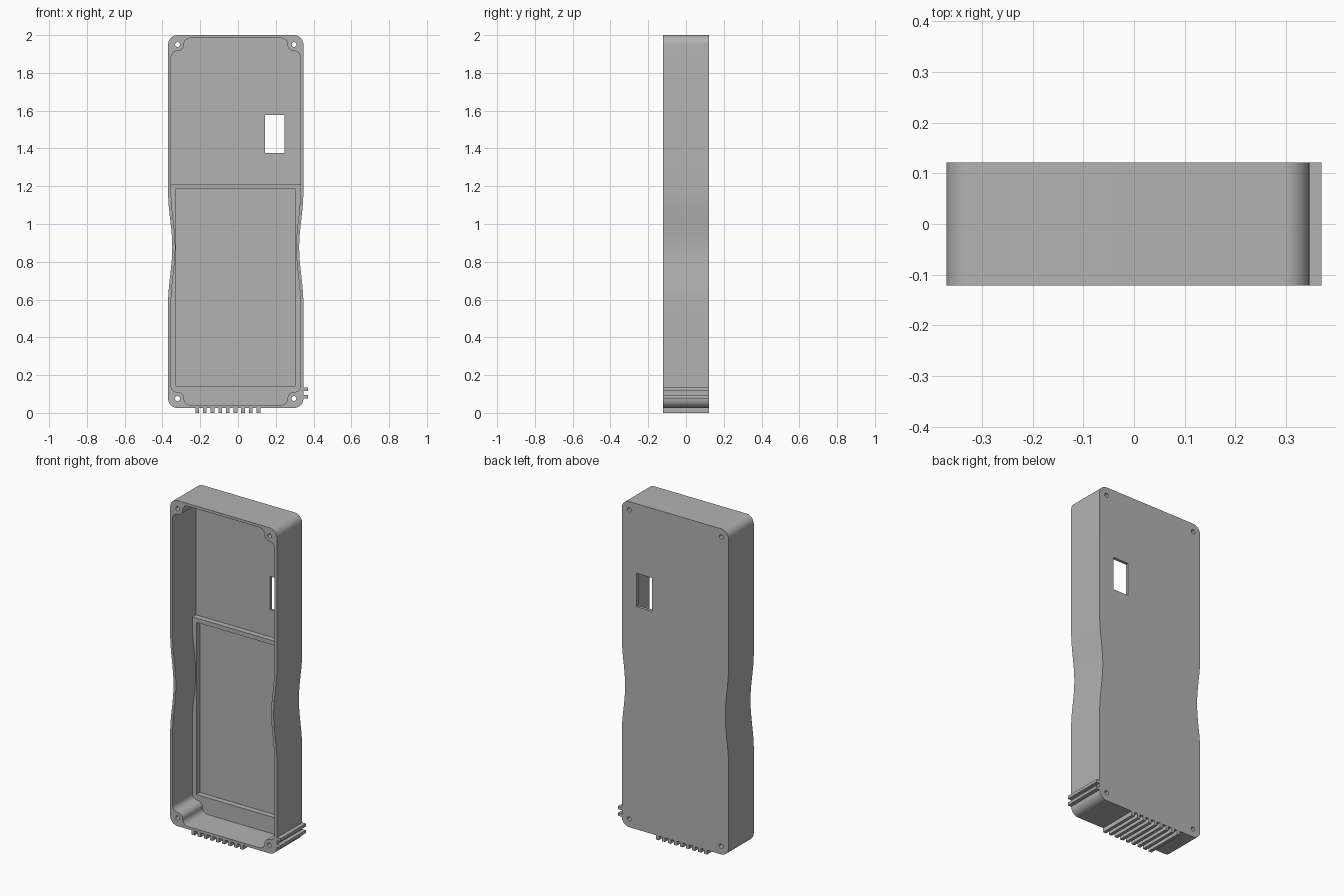
import bpy, bmesh
from math import pi, sin, cos, radians

cube = bpy.data.objects.get("Cube")
if cube:
    bpy.data.objects.remove(cube)

grey = bpy.data.materials.new("plain_grey")
grey.use_nodes = True
colour = (0.45, 0.45, 0.45, 1)
grey.diffuse_color = colour
grey.node_tree.nodes["Principled BSDF"].inputs["Base Color"].default_value = colour

# Main dimensions
LEFT, RIGHT, BOTTOM, TOP = -0.37, 0.346, 0.026, 2.0
CX, CZ = (LEFT + RIGHT) / 2, (BOTTOM + TOP) / 2
HALF_W = (RIGHT - LEFT) / 2
DEPTH = 0.121
CORNER, WALL = 0.05, 0.016
BOSS = CORNER - WALL
FLOOR = DEPTH - 0.018
HX, HZ = HALF_W - CORNER, BOTTOM + CORNER
WAIST_Z, WAIST_H, WAIST_IN = 0.876, 0.295, 0.022


def arc(x, z, r, start, end, n=10):
    angles = [radians(start + (end - start) * i / n) for i in range(n + 1)]
    return [(x + r * cos(a), z + r * sin(a)) for a in angles]


def waist(w, n=28):
    """Side of the grip, from bottom to top, easing in and out."""
    steps = [2 * i / n - 1 for i in range(n + 1)]
    return [(w - WAIST_IN * (1 + cos(pi * t)) / 2, WAIST_Z + WAIST_H * t) for t in steps]


def half_profile(corner, w):
    upper = [(x, 2 * CZ - z) for x, z in reversed(corner)]
    return corner + waist(w) + upper


def mirrored(half):
    return [(CX + x, z) for x, z in half] + [(CX - x, z) for x, z in reversed(half)]


def prism(name, points, y0, y1):
    """Extrude an x-z outline from y0 to y1."""
    bm = bmesh.new()
    face = bm.faces.new([bm.verts.new((x, y0, z)) for x, z in points])
    new = bmesh.ops.extrude_face_region(bm, geom=[face])["geom"]
    moved = [v for v in new if isinstance(v, bmesh.types.BMVert)]
    bmesh.ops.translate(bm, vec=(0, y1 - y0, 0), verts=moved)
    bmesh.ops.recalc_face_normals(bm, faces=bm.faces)
    mesh = bpy.data.meshes.new(name)
    bm.to_mesh(mesh)
    bm.free()
    mesh.materials.append(grey)
    obj = bpy.data.objects.new(name, mesh)
    bpy.context.collection.objects.link(obj)
    return obj


def box(name, x0, x1, z0, z1, y0=-DEPTH, y1=DEPTH):
    return prism(name, [(x0, z0), (x1, z0), (x1, z1), (x0, z1)], y0, y1)


def activate(obj):
    bpy.ops.object.select_all(action="DESELECT")
    obj.select_set(True)
    bpy.context.view_layer.objects.active = obj


def cut(obj, cutters):
    activate(obj)
    for cutter in cutters:
        mod = obj.modifiers.new("cut", "BOOLEAN")
        mod.operation, mod.solver, mod.object = "DIFFERENCE", "EXACT", cutter
        bpy.ops.object.modifier_apply(modifier=mod.name)
        bpy.data.objects.remove(cutter)
    bpy.ops.object.shade_smooth_by_angle(angle=radians(30))


# Outlines of the case and of the cavity, which wraps round the screw posts
outer_half = half_profile(arc(HX, HZ, CORNER, -90, 0), HALF_W)
post_corner = (arc(HX - 2 * BOSS, HZ, BOSS, -90, 0)
               + arc(HX, HZ, BOSS, 180, 90)[1:]
               + arc(HX, HZ + 2 * BOSS, BOSS, -90, 0)[1:])
inner_half = half_profile(post_corner, HALF_W - WALL)

# Case: hollow tray with screw holes and a window in its back
case = prism("case", mirrored(outer_half), -DEPTH, DEPTH)
cutters = [prism("cavity_cutter", mirrored(inner_half), -DEPTH - 0.1, FLOOR),
           box("window_cutter", 0.143, 0.246, 1.376, 1.578, 0, 0.3)]
for sx in (-1, 1):
    for z in (HZ, 2 * CZ - HZ):
        circle = arc(CX + sx * HX, z, 0.013, 0, 360, 24)[:-1]
        cutters.append(prism("screw_hole_cutter", circle, -0.3, 0.3))
cut(case, cutters)

# Raised frame on the floor of the lower half
FRAME_TOP = 1.213
lower_half = [p for p in inner_half if p[1] < FRAME_TOP] + [(HALF_W - WALL, FRAME_TOP)]
frame = prism("floor_frame", mirrored(lower_half), FLOOR - 0.034, FLOOR + 0.004)
cut(frame, [box("frame_cutter", -0.328, 0.302, 0.143, 1.187, -0.3, 0.3)])

# Small ribs under the base and on the lower left side
for i in range(9):
    x = -0.216 + 0.0405 * i
    box("base_rib", x - 0.01, x + 0.01, 0, BOTTOM + 0.004)
for z in (0.085, 0.125):
    box("side_rib", RIGHT - 0.004, 0.37, z - 0.009, z + 0.009)
